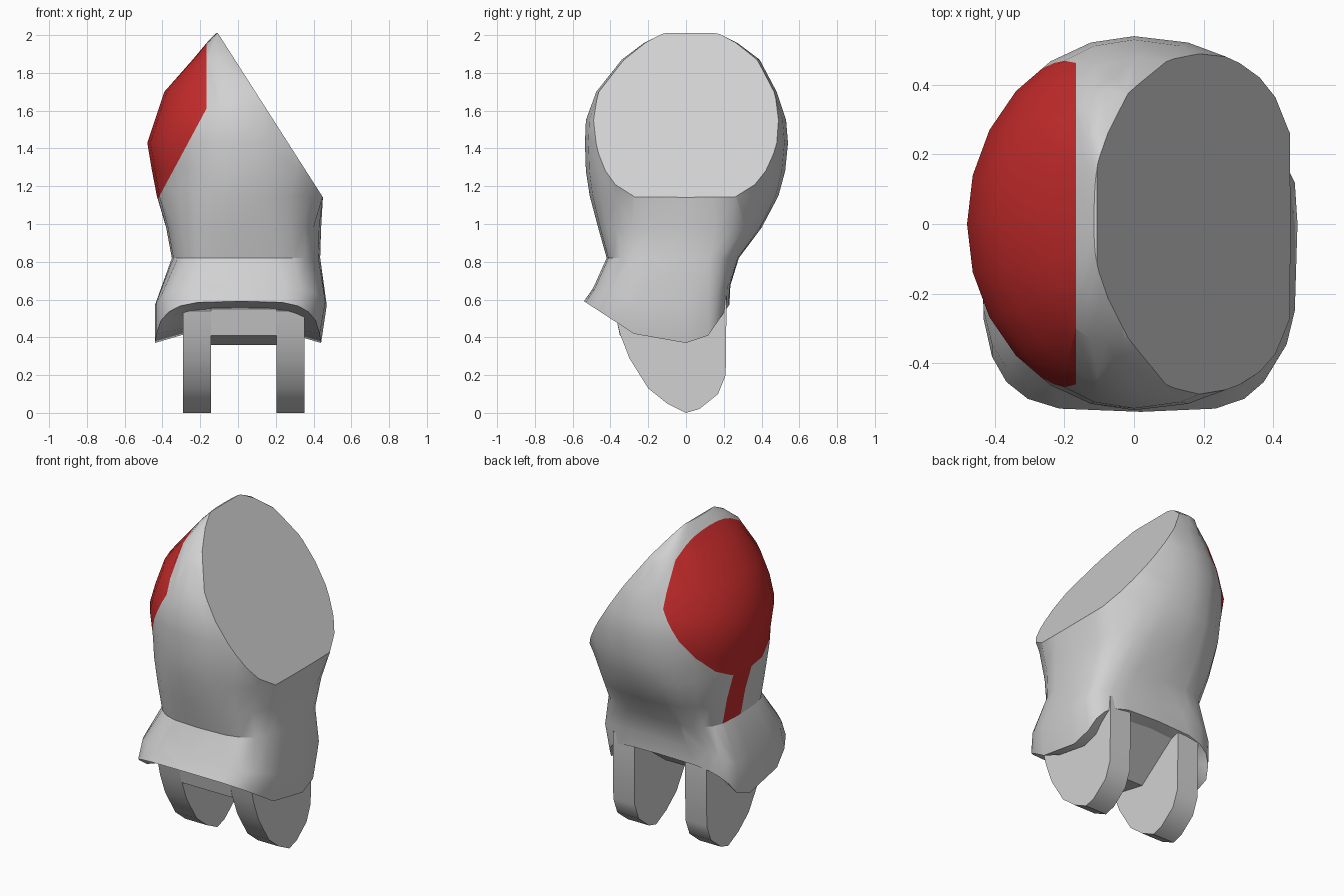
import bpy, bmesh, math
from mathutils import Vector

if "Cube" in bpy.data.objects:
    bpy.data.objects.remove(bpy.data.objects["Cube"])


def material(name, color):
    m = bpy.data.materials.new(name)
    m.use_nodes = True
    m.diffuse_color = color
    m.node_tree.nodes["Principled BSDF"].inputs["Base Color"].default_value = color
    return m


grey = material("light grey", (0.64, 0.64, 0.64, 1))
red = material("red", (0.58, 0.025, 0.025, 1))


def finish(name, bm, angle):
    bmesh.ops.recalc_face_normals(bm, faces=bm.faces)
    mesh = bpy.data.meshes.new(name)
    bm.to_mesh(mesh)
    bm.free()
    ob = bpy.data.objects.new(name, mesh)
    bpy.context.collection.objects.link(ob)
    mesh.materials.append(grey)
    mesh.materials.append(red)
    bpy.ops.object.select_all(action='DESELECT')
    ob.select_set(True)
    bpy.context.view_layer.objects.active = ob
    bpy.ops.object.shade_smooth_by_angle(angle=math.radians(angle))
    return ob


def power(v, p):
    return math.copysign(abs(v) ** p, v)


SIDES = 24
# z, left x, right x, front y, back y, middle x, roundness, rim lift
RINGS = [
    (0.37, -0.44, 0.44, -0.54, 0.23, 0.02, 0.5, 1.0),
    (0.57, -0.44, 0.47, -0.49, 0.235, 0.02, 0.5, 0.5),
    (0.82, -0.35, 0.435, -0.42, 0.28, 0.02, 0.6, 0.0),
    (0.98, -0.38, 0.44, -0.465, 0.40, 0.02, 0.7, 0.0),
    (1.15, -0.43, 0.52, -0.51, 0.49, 0.0, 0.9, 0.0),
    (1.28, -0.455, 0.62, -0.53, 0.525, 0.0, 1.0, 0.0),
    (1.43, -0.48, 0.60, -0.535, 0.54, 0.0, 1.0, 0.0),
    (1.55, -0.44, 0.52, -0.53, 0.53, 0.0, 1.0, 0.0),
    (1.70, -0.39, 0.42, -0.475, 0.48, 0.0, 1.0, 0.0),
    (1.87, -0.24, 0.12, -0.34, 0.39, -0.08, 0.9, 0.0),
    (1.96, -0.165, 0.0, -0.22, 0.27, -0.1, 0.9, 0.0),
    (2.01, -0.115, -0.07, -0.12, 0.17, -0.1, 0.9, 0.0),
]

# Body: stacked rings, with the skirt rim rising at front and back
bm = bmesh.new()
loops = []
for z, x0, x1, y0, y1, mid, p, lift in RINGS:
    loop = []
    for i in range(SIDES):
        t = math.tau * i / SIDES
        c, s = power(math.cos(t), p), power(math.sin(t), p)
        x = mid + c * ((x1 - mid) if c > 0 else (mid - x0))
        y = s * (y1 if s > 0 else -y0)
        if z < 1.2:
            x = min(x, max(0.45, 0.45 if z > 1 else x))
        rise = max(0, (-0.2 - y) * 0.65, (y - 0.09) * 1.45)
        loop.append(bm.verts.new((x, y, z + lift * rise)))
    loops.append(loop)
for a, b in zip(loops, loops[1:]):
    for i in range(SIDES):
        j = (i + 1) % SIDES
        bm.faces.new((a[i], a[j], b[j], b[i]))
bm.faces.new(loops[-1])
hub = bm.verts.new((0, -0.05, 0.5))
for i in range(SIDES):
    bm.faces.new((loops[0][(i + 1) % SIDES], loops[0][i], hub))
bmesh.ops.recalc_face_normals(bm, faces=bm.faces)


def cut(point, normal, trim=False, keep=lambda c: True):
    faces = [f for f in bm.faces if keep(f.calc_center_median())]
    geom = list({e for f in faces for e in f.edges})
    geom += faces + list({v for f in faces for v in f.verts})
    return bmesh.ops.bisect_plane(bm, geom=geom, plane_co=point, plane_no=normal,
                                  clear_outer=trim, dist=0.0005)


# Slanted flat disc on the side
result = cut((-0.1, 0, 2.0), (1, 0, 0.64), trim=True)
rim = [e for e in result["geom_cut"] if isinstance(e, bmesh.types.BMEdge)]
bmesh.ops.contextual_create(bm, geom=rim)

# Red patch with a narrow tail
on_side = lambda c: c.x < 0.15 and c.z > 0.7
on_tail = lambda c: c.x < -0.2 and 0.75 < c.z < 1.3
edge_point, edge_normal = Vector((-0.42, 0, 1.14)), Vector((1.86, 0, -1))
cut((-0.167, 0, 0), (1, 0, 0), keep=on_side)
cut(edge_point, edge_normal, keep=on_side)
cut((0, -0.04, 0), (0, 1, 0), keep=on_tail)
cut((0, 0.13, 0), (0, 1, 0), keep=on_tail)
for f in bm.faces:
    c = f.calc_center_median()
    patch = c.x < -0.167 and (c - edge_point).dot(edge_normal) < 0
    tail = c.x < -0.25 and -0.04 < c.y < 0.13 and 0.82 < c.z < 1.2
    f.material_index = int(patch or tail)
finish("body", bm, 30)


def plate(name, profile, x0, x1):
    """Extrude a side profile (y, z) across x."""
    b = bmesh.new()
    face = b.faces.new([b.verts.new((x0, y, z)) for y, z in profile])
    out = bmesh.ops.extrude_face_region(b, geom=[face])
    bmesh.ops.translate(b, vec=(x1 - x0, 0, 0),
                        verts=[v for v in out["geom"] if isinstance(v, bmesh.types.BMVert)])
    return finish(name, b, 35)


# Two rounded legs and the bar between them
LEG = [(-0.38, 0.54), (-0.35, 0.42), (-0.3, 0.29), (-0.2, 0.13), (-0.1, 0.05), (0, 0),
       (0.07, 0.02), (0.17, 0.1), (0.21, 0.2), (0.215, 0.62), (-0.1, 0.62)]
plate("right_leg", LEG, -0.29, -0.143)
plate("left_leg", LEG, 0.205, 0.352)
plate("cross_bar", [(-0.38, 0.55), (-0.35, 0.41), (-0.1, 0.36), (0.21, 0.59),
                    (0.21, 0.64), (-0.1, 0.64)], -0.143, 0.205)
